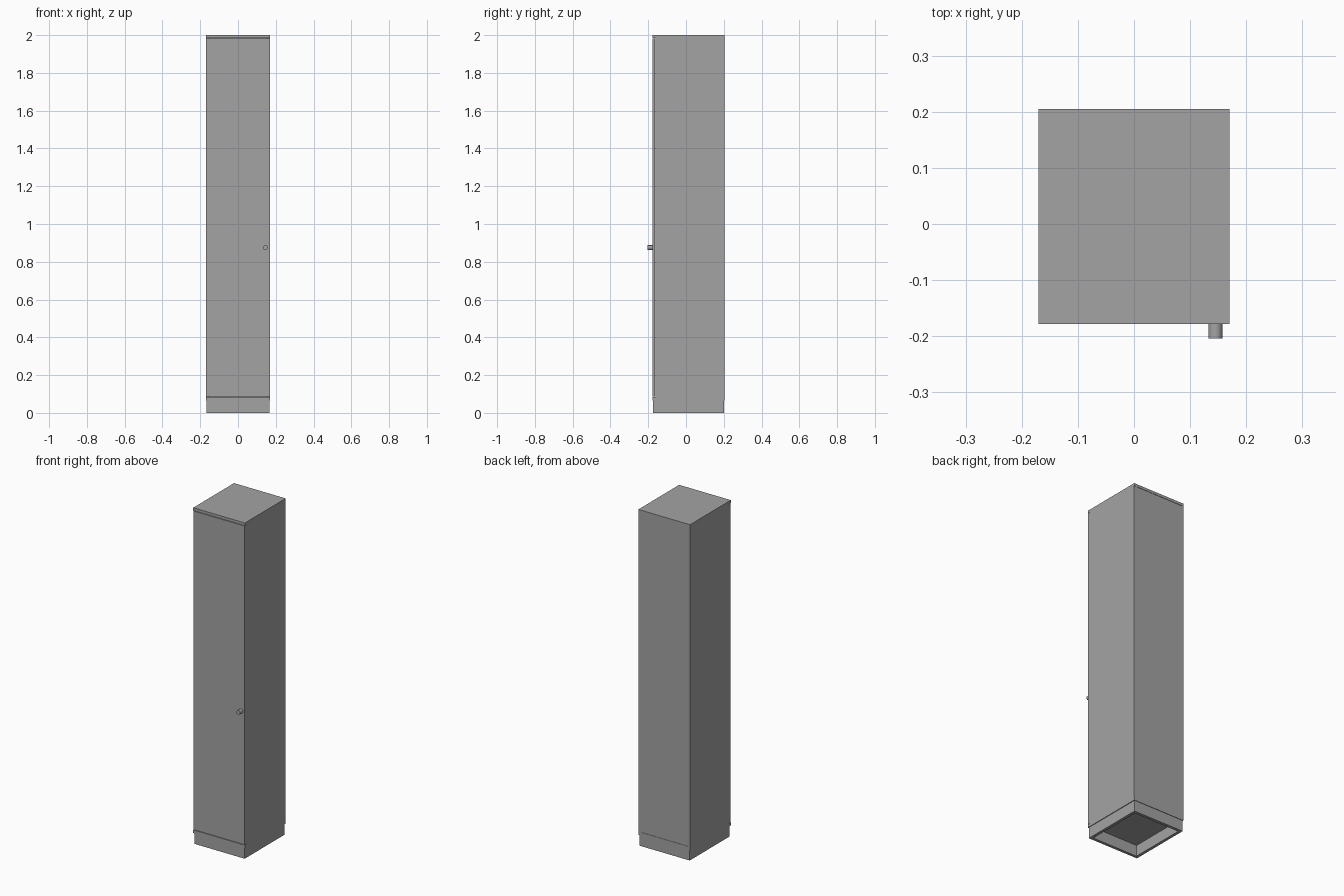
import bpy
import math

if "Cube" in bpy.data.objects:
    bpy.data.objects.remove(bpy.data.objects["Cube"], do_unlink=True)

grey = bpy.data.materials.new("mid_grey")
grey.use_nodes = True
color = (0.37, 0.37, 0.37, 1)
grey.diffuse_color = color
grey.node_tree.nodes["Principled BSDF"].inputs["Base Color"].default_value = color


def panel(name, x, y, z):
    """Box spanning the given (low, high) range on each axis."""
    spans = (x, y, z)
    bpy.ops.mesh.primitive_cube_add(size=1, location=[(a + b) / 2 for a, b in spans])
    ob = bpy.context.object
    ob.name = name
    ob.scale = [b - a for a, b in spans]
    bpy.ops.object.transform_apply(location=False, rotation=False, scale=True)
    ob.data.materials.append(grey)
    return ob


# Overall extents
W, FRONT, BACK = 0.17, -0.178, 0.205
BASE, FLOOR, LID = 0.065, 0.083, 1.984
T = 0.017          # board thickness
DOOR_BACK = -0.163
BASE_W, BASE_FRONT, BASE_BACK = 0.166, -0.174, 0.202

# Carcass boards
panel("top_board", (-W, W), (FRONT, BACK), (LID, 2))
panel("bottom_board", (-W, W), (FRONT, BACK), (BASE, FLOOR))
panel("back_board", (T - W, W - T), (BACK - 0.008, BACK - 0.002), (FLOOR, LID))
for side, s in (("left", 1), ("right", -1)):
    panel(side + "_side_board", sorted((s * W, s * (W - T))),
          (DOOR_BACK + 0.001, BACK - 0.001), (FLOOR, LID))
    # Plinth rails along the sides
    panel(side + "_plinth_rail", sorted((s * BASE_W, s * (BASE_W - T))),
          (BASE_FRONT, BASE_BACK), (0, BASE))

# Plinth rails across front and back
inner = BASE_W - T
panel("front_plinth_rail", (-inner, inner), (BASE_FRONT, BASE_FRONT + T), (0, BASE))
panel("back_plinth_rail", (-inner, inner), (BASE_BACK - T, BASE_BACK), (0, BASE))

# Door
panel("door", (0.001 - W, W - 0.001), (FRONT, DOOR_BACK), (FLOOR + 0.003, LID - 0.003))

# Door knob
bpy.ops.mesh.primitive_cylinder_add(
    vertices=32, radius=0.0125, depth=0.027,
    location=(0.145, FRONT - 0.0125, 0.875), rotation=(math.pi / 2, 0, 0))
knob = bpy.context.object
knob.name = "door_knob"
knob.data.materials.append(grey)
bpy.ops.object.shade_smooth_by_angle()
